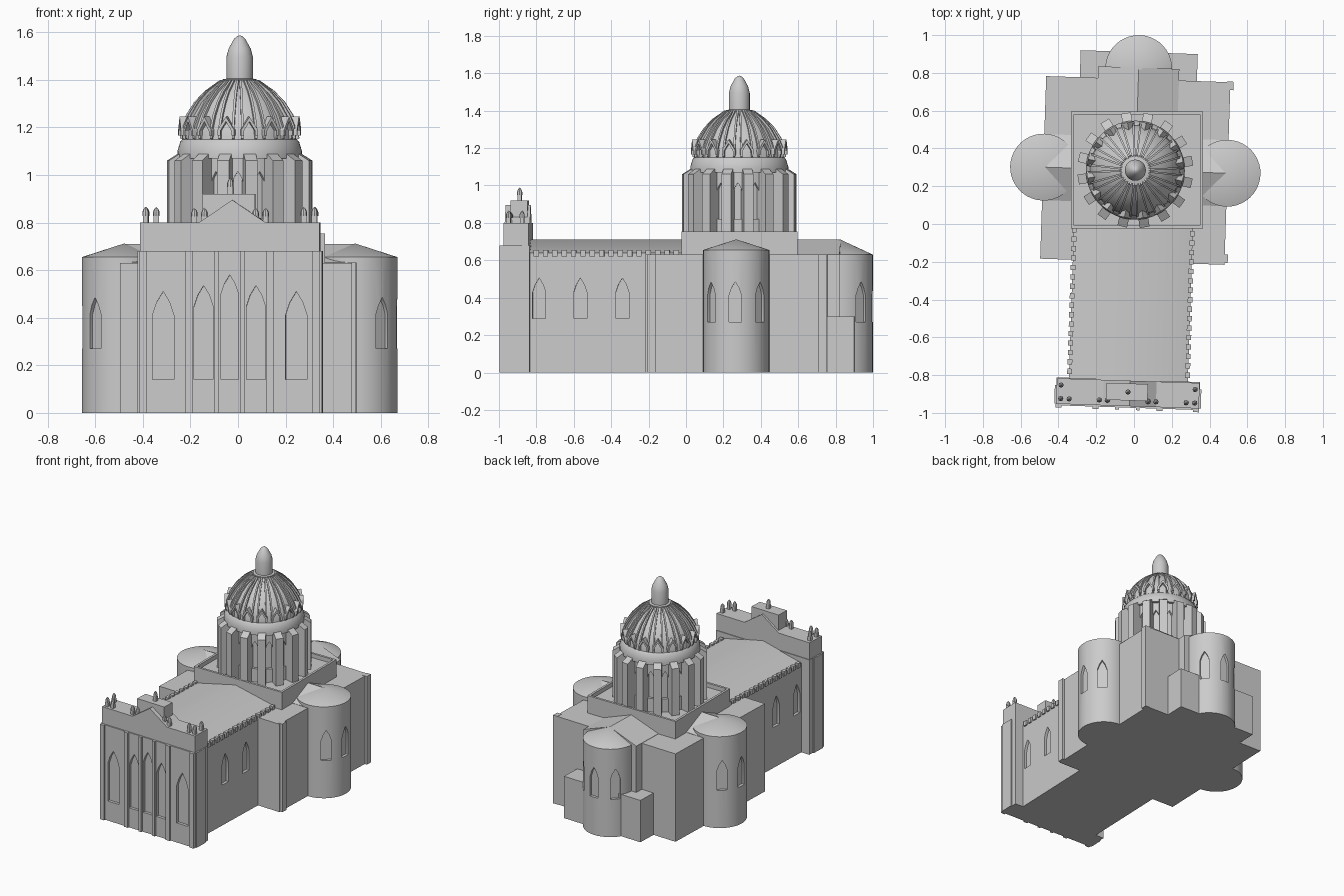
import bpy, bmesh
from math import radians, pi
from mathutils import Matrix, Vector

if "Cube" in bpy.data.objects:
    bpy.data.objects.remove(bpy.data.objects["Cube"])

stone = bpy.data.materials.new("grey_stone")
stone.use_nodes = True
GREY = (0.6, 0.6, 0.6, 1)
stone.diffuse_color = GREY
stone.node_tree.nodes["Principled BSDF"].inputs["Base Color"].default_value = GREY

CENTRE = Matrix.Translation((0.007, 0.285, 0))        # under the dome
PLAN = CENTRE @ Matrix.Rotation(radians(-1.9), 4, 'Z')  # slightly turned plan
parts = []


def turn(deg):
    return Matrix.Rotation(radians(deg), 4, 'Z')


def move(x, y, z=0):
    return Matrix.Translation((x, y, z))


def prism(bm, pts, y0, y1, m=Matrix()):
    """Extrude an x-z outline along y."""
    vs = [bm.verts.new(m @ Vector((x, y0, z))) for x, z in pts]
    face = bm.faces.new(vs)
    ext = bmesh.ops.extrude_face_region(bm, geom=[face])["geom"]
    shift = m.to_3x3() @ Vector((0, y1 - y0, 0))
    bmesh.ops.translate(bm, vec=shift, verts=[g for g in ext if isinstance(g, bmesh.types.BMVert)])


def box(bm, x0, x1, y0, y1, z0, z1, m=Matrix()):
    prism(bm, [(x0, z0), (x1, z0), (x1, z1), (x0, z1)], y0, y1, m)


def gable(bm, half, base, eave, ridge, y0, y1, m=Matrix()):
    prism(bm, [(-half, base), (half, base), (half, eave), (0, ridge), (-half, eave)], y0, y1, m)


def lathe(bm, pts, steps, m=Matrix()):
    vs = [bm.verts.new((r, 0, z)) for r, z in pts]
    es = [bm.edges.new(p) for p in zip(vs, vs[1:])]
    old = set(bm.verts) - set(vs)
    bmesh.ops.spin(bm, geom=vs + es, cent=(0, 0, 0), axis=(0, 0, 1), angle=2 * pi, steps=steps)
    new = [v for v in bm.verts if v not in old]
    bmesh.ops.transform(bm, matrix=m, verts=new)
    bmesh.ops.remove_doubles(bm, verts=new, dist=1e-5)


def lancet(bm, w, z0, z1, depth, m):
    """Pointed window cutter facing -y, wall plane at y = 0."""
    h, s = w / 2, z1 - w * 1.1
    prism(bm, [(-h, z0), (h, z0), (h, s), (h * 0.6, s + w * 0.6), (0, z1),
               (-h * 0.6, s + w * 0.6), (-h, s)], -0.04, depth, m)


def finish(name, bm, m=PLAN):
    bm.transform(m)
    bmesh.ops.recalc_face_normals(bm, faces=bm.faces)
    me = bpy.data.meshes.new(name)
    bm.to_mesh(me)
    bm.free()
    me.materials.append(stone)
    ob = bpy.data.objects.new(name, me)
    bpy.context.scene.collection.objects.link(ob)
    parts.append(ob)
    return ob


def cut(ob, bm):
    cutter = finish("window_cutter", bm)
    parts.remove(cutter)
    cutter.hide_render = True
    mod = ob.modifiers.new("windows", 'BOOLEAN')
    mod.object, mod.operation, mod.solver = cutter, 'DIFFERENCE', 'EXACT'
    dg = bpy.context.evaluated_depsgraph_get()
    me = bpy.data.meshes.new_from_object(ob.evaluated_get(dg))
    ob.modifiers.clear()
    ob.data = me
    bpy.data.objects.remove(cutter)


# Nave with side windows
bm = bmesh.new()
gable(bm, 0.315, 0, 0.64, 0.71, -1.13, -0.25)
nave = finish("nave", bm)
bm = bmesh.new()
for side in (-1, 1):
    for v in (-1.06, -0.84, -0.615):
        lancet(bm, 0.07, 0.29, 0.505, 0.02, move(side * 0.315, v) @ turn(side * 90))
cut(nave, bm)

# Small merlons along the nave eaves
bm = bmesh.new()
for side in (-1, 1):
    for i in range(16):
        v = -1.09 + i * 0.05
        box(bm, side * 0.30, side * 0.325, v, v + 0.028, 0.62, 0.655)
finish("nave_merlons", bm)

# Transept block, corner piers and gabled arms
bm = bmesh.new()
box(bm, -0.488, 0.488, -0.485, 0.482, 0, 0.63)
for v in (-0.475, 0.44):
    box(bm, 0.47, 0.505, v, v + 0.045, 0, 0.632)
gable(bm, 0.175, 0.6, 0.632, 0.71, -0.488, 0.488, turn(90))
finish("transept", bm)

bm = bmesh.new()
gable(bm, 0.215, 0, 0.632, 0.71, 0.2, 0.543)
finish("rear_arm", bm)
bm = bmesh.new()
for side in (-1, 1):
    box(bm, side * 0.12, side * 0.31, 0.4, 0.625, 0, 0.3)
finish("rear_annexes", bm)

# Three round apses with conical roofs
for name, x, y, facing, rim in (("left_apse", 0.486, 0, 90, 0.655), ("right_apse", -0.486, 0, -90, 0.655),
                                ("rear_apse", 0, 0.538, 180, 0.63)):
    r = 0.177
    bm = bmesh.new()
    lathe(bm, [(0, 0), (r, 0), (r, rim), (0, 0.712)], 40, move(x, y))
    apse = finish(name, bm)
    bm = bmesh.new()
    for a in (-48, 0, 48):
        lancet(bm, 0.065, 0.27, 0.485, 0.02, move(x, y) @ turn(facing + a) @ move(0, -r))
    cut(apse, bm)

# Front screen wall with five tall windows
bm = bmesh.new()
box(bm, -0.38, 0.38, -1.258, -1.11, 0, 0.68)
front = finish("front_wall", bm)
bm = bmesh.new()
for u, w, top in ((-0.28, 0.09, 0.51), (-0.11, 0.08, 0.535), (0, 0.075, 0.58), (0.11, 0.08, 0.535), (0.28, 0.09, 0.51)):
    lancet(bm, w, 0.14, top, 0.02, move(u, -1.258))
cut(front, bm)

bm = bmesh.new()
for side in (-1, 1):
    for u, w in ((0.364, 0.032), (0.17, 0.032), (0.055, 0.02)):
        box(bm, side * u - w / 2, side * u + w / 2, -1.27, -1.25, 0, 0.68)
    box(bm, side * 0.37, side * 0.388, -1.25, -1.15, 0, 0.68)
finish("front_pilasters", bm)

# Parapet, pediment and pedestal
bm = bmesh.new()
prism(bm, [(-0.378, 0.68), (0.378, 0.68), (0.378, 0.8), (0.15, 0.8), (0.01, 0.895),
           (-0.13, 0.8), (-0.378, 0.8)], -1.25, -1.115)
finish("front_pediment", bm)
bm = bmesh.new()
box(bm, -0.115, 0.105, -1.22, -1.13, 0.78, 0.92)
finish("pedestal", bm)

# Pinnacles
bm = bmesh.new()
spots = [(s * u, v, 0.8, 0.065) for s in (-1, 1) for u, v in ((0.355, -1.15), (0.355, -1.222), (0.31, -1.222))]
spots += [(s * u, -1.222, 0.8, 0.06) for s in (-1, 1) for u in (0.15, 0.108)]
for u, v, z, h in spots + [(0, -1.175, 0.92, 0.068)]:
    box(bm, u - 0.011, u + 0.011, v - 0.011, v + 0.011, z - 0.02, z + h * 0.45)
    lathe(bm, [(0, 0), (0.014, 0), (0.014, h * 0.25), (0.009, h * 0.45), (0, h * 0.6)], 8, move(u, v, z + h * 0.42))
finish("pinnacles", bm)

# Square crossing base with a raised rim
bm = bmesh.new()
box(bm, -0.34, 0.358, -0.31, 0.31, 0, 0.725)
for x0, x1, y0, y1 in ((-0.34, 0.358, -0.31, -0.294), (-0.34, 0.358, 0.294, 0.31),
                       (-0.34, -0.324, -0.294, 0.294), (0.342, 0.358, -0.294, 0.294)):
    box(bm, x0, x1, y0, y1, 0.7, 0.755)
finish("crossing_base", bm, CENTRE)

# Drum with windows between its piers
N = 16
STEP = 360 / N
bm = bmesh.new()
lathe(bm, [(0, 0.7), (0.242, 0.7), (0.242, 1.1), (0, 1.1)], 64)
drum = finish("drum", bm)
bm = bmesh.new()
for i in range(N):
    lancet(bm, 0.05, 0.82, 1.015, 0.02, turn(i * STEP) @ move(0, -0.242))
cut(drum, bm)

bm = bmesh.new()
for i in range(N):
    prism(bm, [(0.22, 0.7), (0.306, 0.7), (0.306, 1.06), (0.255, 1.092), (0.22, 1.092)],
          -0.026, 0.026, turn((i + 0.5) * STEP))
finish("drum_piers", bm)

# Dome shell, ribs and dormers
curve = [(0.24, 1.15), (0.236, 1.2), (0.214, 1.25), (0.18, 1.303), (0.135, 1.35), (0.07, 1.396)]
bm = bmesh.new()
lathe(bm, [(0, 1.07), (0.262, 1.07), (0.262, 1.1), (0.25, 1.14)] + curve + [(0, 1.4)], 64)
finish("dome", bm)

bm = bmesh.new()
outer = [(r + 0.011, z + 0.004) for r, z in curve]
inner = [(r - 0.012, z - 0.006) for r, z in reversed(curve)]
for i in range(N):
    for offset in (-0.2, 0.2):
        prism(bm, outer + inner, -0.005, 0.005, turn((i + offset) * STEP))
finish("dome_ribs", bm)

bm = bmesh.new()
for i in range(N):
    for side in (-1, 1):
        # Sloping halves of each small gable
        prism(bm, [(side * 0.036, 1.165), (side * 0.036, 1.19), (0, 1.245), (0, 1.225), (side * 0.024, 1.185), (side * 0.024, 1.165)],
              -0.256, -0.2, turn((i + 0.5) * STEP))
finish("dome_dormers", bm)

# Lantern with pointed cap
bm = bmesh.new()
lathe(bm, [(0, 1.38), (0.072, 1.38), (0.072, 1.402), (0.056, 1.405), (0.056, 1.495), (0.047, 1.53),
           (0.024, 1.572), (0.01, 1.584), (0, 1.587)], 24)
finish("lantern", bm)

bpy.ops.object.select_all(action='DESELECT')
for ob in parts:
    ob.select_set(True)
bpy.context.view_layer.objects.active = parts[0]
bpy.ops.object.shade_smooth_by_angle(angle=radians(30))
